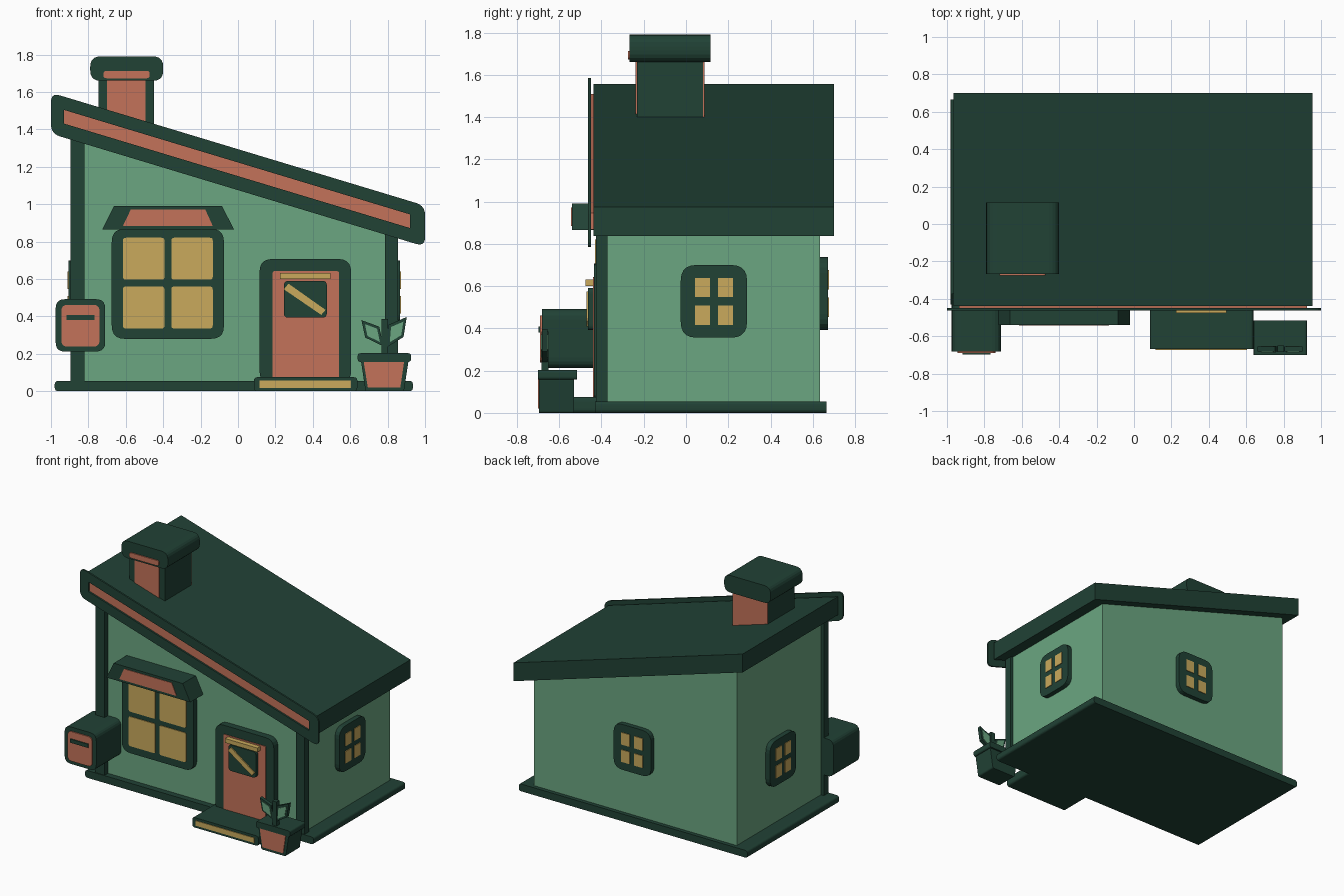
import bpy, bmesh
from math import radians
from mathutils import Matrix, Vector

cube = bpy.data.objects.get("Cube")
if cube:
    bpy.data.objects.remove(cube, do_unlink=True)


def material(name, rgb):
    m = bpy.data.materials.new(name)
    m.use_nodes = True
    m.diffuse_color = (*rgb, 1)
    m.node_tree.nodes["Principled BSDF"].inputs["Base Color"].default_value = (*rgb, 1)
    return m


DARK = material("dark green", (0.015, 0.054, 0.036))
GREEN = material("wall green", (0.147, 0.381, 0.22))
ORANGE = material("terracotta", (0.552, 0.171, 0.1))
YELLOW = material("warm yellow", (0.591, 0.402, 0.107))


def rounded(pts, r, n=5):
    """Round every corner of an (x, z) outline with a small curve."""
    if not r:
        return [Vector(p) for p in pts]
    out = []
    for i, p in enumerate(pts):
        p = Vector(p)
        a = p + (Vector(pts[i - 1]) - p).normalized() * r
        b = p + (Vector(pts[(i + 1) % len(pts)]) - p).normalized() * r
        for k in range(n + 1):
            t = k / n
            out.append(a * (1 - t) ** 2 + p * 0.8 * t * (1 - t) * 2.5 + b * t * t)
    return out


def rect(x0, x1, z0, z1):
    return [(x0, z0), (x1, z0), (x1, z1), (x0, z1)]


def finish(name, bm, mat, place):
    bmesh.ops.recalc_face_normals(bm, faces=bm.faces)
    mesh = bpy.data.meshes.new(name)
    bm.to_mesh(mesh)
    bm.free()
    mesh.materials.append(mat)
    obj = bpy.data.objects.new(name, mesh)
    obj.matrix_world = place
    bpy.context.collection.objects.link(obj)
    return obj


def prism(name, pts, y0, y1, mat, r=0, place=Matrix()):
    """Front outline extruded from y0 to y1."""
    bm = bmesh.new()
    loop = rounded(pts, r)
    a, b = ([bm.verts.new((p.x, y, p.y)) for p in loop] for y in (y0, y1))
    bm.faces.new(a)
    bm.faces.new(b)
    for i in range(len(loop)):
        bm.faces.new((a[i - 1], a[i], b[i], b[i - 1]))
    return finish(name, bm, mat, place)


def ring(name, outer, inner, y0, y1, mat, r_out, r_in):
    """Frame with an opening, both outlines having the same corner count."""
    bm = bmesh.new()
    loops = [[bm.verts.new((p.x, y, p.y)) for p in loop]
             for loop, y in ((rounded(outer, r_out), y0), (rounded(inner, r_in), y0),
                             (rounded(inner, r_in), y1), (rounded(outer, r_out), y1))]
    for j in range(4):
        a, b = loops[j - 1], loops[j]
        for i in range(len(a)):
            bm.faces.new((a[i - 1], a[i], b[i], b[i - 1]))
    return finish(name, bm, mat, Matrix())


def panes(name, cx, cz, w, h, bar, y, r, place=Matrix()):
    """Four thin yellow panes around a cross bar."""
    for sx in (-1, 1):
        for sz in (-1, 1):
            xs = sorted((cx + sx * bar / 2, cx + sx * w / 2))
            zs = sorted((cz + sz * bar / 2, cz + sz * h / 2))
            prism(name, rect(*xs, *zs), y - 0.005, y + 0.003, YELLOW, r, place)


def slope(x, z_mid):
    """Height on the roof slope, given its height at x = 0."""
    return z_mid - 0.302 * x


def sloped(x0, x1, low, high):
    return [(x0, slope(x0, low)), (x1, slope(x1, low)),
            (x1, slope(x1, high)), (x0, slope(x0, high))]


# House body, base and corner posts
prism("base", rect(-0.98, 0.935, 0, 0.055), -0.43, 0.665, DARK, 0.02)
prism("walls", [(-0.87, 0.02), (0.83, 0.02), (0.83, slope(0.83, 1.17)),
                (-0.87, slope(-0.87, 1.17))], -0.385, 0.635, GREEN)
for x0, x1 in ((-0.895, -0.82), (0.785, 0.855)):
    prism("corner_post", [(x0, 0.04), (x1, 0.04), (x1, slope(x1, 1.17)),
                          (x0, slope(x0, 1.17))], -0.425, -0.372, DARK)

# Roof slab with open trim board and coloured strip behind it
prism("roof", sloped(-0.965, 0.955, 1.125, 1.264), -0.438, 0.70, DARK)
ring("roof_trim", sloped(-1, 1, 1.075, 1.294), sloped(-0.93, 0.92, 1.15, 1.223),
     -0.463, -0.45, DARK, 0.05, 0.004)
prism("roof_trim_strip", sloped(-0.935, 0.925, 1.147, 1.226), -0.45, -0.438, ORANGE)

# Chimney
prism("chimney_shaft", rect(-0.745, -0.45, 1.3, 1.68), -0.233, 0.08, DARK)
prism("chimney_front_panel", rect(-0.70, -0.495, 1.35, 1.66), -0.24, -0.232, ORANGE)
prism("chimney_back_panel", rect(-0.743, -0.452, 1.35, 1.66), 0.079, 0.087, ORANGE)
prism("chimney_cap", rect(-0.79, -0.40, 1.66, 1.79), -0.267, 0.115, DARK, 0.055)
prism("chimney_cap_slot", rect(-0.72, -0.472, 1.673, 1.713), -0.275, -0.266, ORANGE, 0.018)

# Front window with awning
prism("front_window_frame", rect(-0.675, -0.075, 0.28, 0.868), -0.425, -0.38, DARK, 0.07)
panes("front_window_pane", -0.375, 0.578, 0.48, 0.485, 0.037, -0.425, 0.015)
prism("awning", [(-0.725, 0.865), (-0.022, 0.865), (-0.085, 0.99), (-0.663, 0.99)],
      -0.54, -0.38, DARK)
prism("awning_panel", [(-0.615, 0.884), (-0.135, 0.884), (-0.175, 0.972), (-0.573, 0.972)],
      -0.544, -0.538, ORANGE)

# Small windows on both sides and the back
for name, x, y, z, turn in (("right_side", 0.83, 0.132, 0.528, 90),
                            ("left_side", -0.87, 0.132, 0.528, -90),
                            ("back", -0.02, 0.635, 0.565, 180)):
    place = Matrix.Translation((x, y, z)) @ Matrix.Rotation(radians(turn), 4, 'Z')
    prism(name + "_window_frame", rect(-0.157, 0.157, -0.172, 0.172),
          -0.036, 0.01, DARK, 0.075, place)
    panes(name + "_window_pane", 0, 0, 0.18, 0.223, 0.039, -0.036, 0, place)

# Door and step
prism("door_frame", rect(0.115, 0.605, 0.04, 0.707), -0.435, -0.38, DARK, 0.07)
prism("door", rect(0.185, 0.54, 0.07, 0.642), -0.44, -0.43, ORANGE, 0.012)
prism("door_lintel_bar", rect(0.225, 0.495, 0.6, 0.632), -0.475, -0.435, YELLOW)
prism("door_window", rect(0.245, 0.475, 0.393, 0.59), -0.464, -0.435, DARK, 0.025)
prism("door_window_glint", [(0.245, 0.545), (0.445, 0.408), (0.468, 0.435), (0.27, 0.575)],
      -0.472, -0.463, YELLOW)
prism("door_step", rect(0.085, 0.638, 0, 0.075), -0.668, -0.4, DARK, 0.02)
prism("door_step_strip", rect(0.115, 0.605, 0.018, 0.056), -0.673, -0.666, YELLOW)

# Letter box
prism("letter_box", rect(-0.975, -0.71, 0.212, 0.492), -0.682, -0.372, DARK, 0.05)
prism("letter_box_face", rect(-0.945, -0.74, 0.238, 0.462), -0.69, -0.681, ORANGE, 0.035)
prism("letter_box_slot", rect(-0.917, -0.768, 0.38, 0.408), -0.698, -0.689, DARK)

# Potted plant
prism("pot", [(0.682, 0), (0.887, 0), (0.912, 0.165), (0.657, 0.165)],
      -0.695, -0.53, DARK, 0.012)
prism("pot_panel", [(0.694, 0.02), (0.868, 0.02), (0.888, 0.157), (0.672, 0.157)],
      -0.7, -0.694, ORANGE)
prism("pot_rim", rect(0.64, 0.925, 0.157, 0.203), -0.7, -0.517, DARK, 0.015)
prism("plant_stem", rect(0.767, 0.803, 0.19, 0.385), -0.685, -0.65, DARK)
for name, leaf in (("left_leaf", [(0.66, 0.38), (0.755, 0.345), (0.778, 0.24), (0.68, 0.287)]),
                   ("right_leaf", [(0.902, 0.397), (0.805, 0.355), (0.795, 0.235), (0.885, 0.29)])):
    centre = sum((Vector(p) for p in leaf), Vector((0, 0))) / 4
    prism(name, leaf, -0.682, -0.655, DARK)
    fill = [centre.lerp(Vector(p), 0.68) for p in leaf]
    prism(name + "_fill", fill, -0.686, -0.681, GREEN)
    prism(name + "_back_fill", fill, -0.656, -0.651, GREEN)
